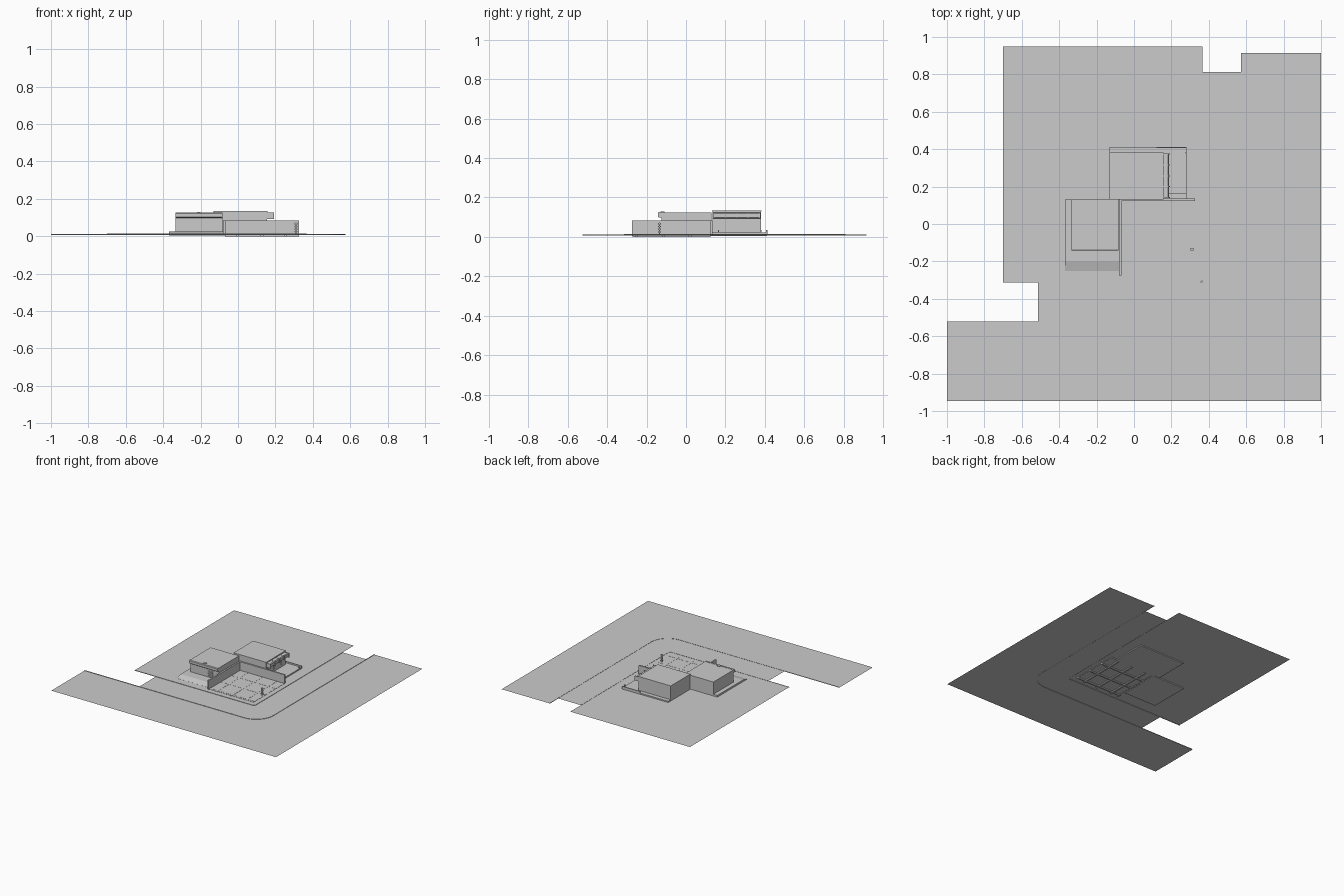
import bpy, bmesh, math


def finish(name, bm):
    bmesh.ops.recalc_face_normals(bm, faces=bm.faces)
    me = bpy.data.meshes.new(name)
    bm.to_mesh(me)
    bm.free()
    ob = bpy.data.objects.new(name, me)
    bpy.context.collection.objects.link(ob)
    return ob


def prism(name, pts, z0, z1=None):
    """Flat outline at z0, raised to z1 when given."""
    bm = bmesh.new()
    face = bm.faces.new([bm.verts.new((x, y, z0)) for x, y in pts])
    if z1 is not None:
        ext = bmesh.ops.extrude_face_region(bm, geom=[face])
        top = [v for v in ext["geom"] if isinstance(v, bmesh.types.BMVert)]
        bmesh.ops.translate(bm, verts=top, vec=(0, 0, z1 - z0))
        # keep the closed underside
        if not face.is_valid:
            bm.faces.new([v for v in bm.verts if abs(v.co.z - z0) < 1e-6])
    return finish(name, bm)


def box(name, x0, x1, y0, y1, z0, z1):
    return prism(name, [(x0, y0), (x1, y0), (x1, y1), (x0, y1)], z0, z1)


def corner(cx, cy, r, n=10):
    """Quarter arc at a front right corner."""
    return [(cx + r * math.cos(a), cy + r * math.sin(a))
            for a in (math.radians(-90 + 90 * i / n) for i in range(n + 1))]


def side_profile(name, pts, a, b, axis):
    """Outline of (depth, z) points swept along x or y from a to b."""
    bm = bmesh.new()
    ring = lambda t: [bm.verts.new((t, d, z) if axis == "x" else (d, t, z)) for d, z in pts]
    r0, r1 = ring(a), ring(b)
    n = len(pts)
    bm.faces.new(r0)
    bm.faces.new(r1)
    for i in range(n):
        bm.faces.new((r0[i], r0[(i + 1) % n], r1[(i + 1) % n], r1[i]))
    return finish(name, bm)


G = 0.012  # lot level

# Road, pavement and lot
prism("road", [(-1, -0.945), (1, -0.945), (1, 0.915), (0.573, 0.915)]
      + corner(0.423, -0.372, 0.15)[::-1] + [(-1, -0.522)], 0.009)
prism("pavement", [(-0.513, -0.522)] + corner(0.423, -0.372, 0.15)
      + [(0.573, 0.812), (0.365, 0.812), (0.365, -0.312), (-0.513, -0.312)], 0.0105)
prism("lot", [(-0.7, -0.312)] + corner(0.347, -0.294, 0.018, 5)
      + [(0.365, 0.95), (-0.7, 0.95)], G)

# Kerbs follow the street corner and the lot corner
outer = [(-1, -0.524)] + corner(0.423, -0.372, 0.152) + [(0.575, 0.915)]
inner = [(-1, -0.520)] + corner(0.423, -0.372, 0.148) + [(0.571, 0.915)]
prism("street_kerb", outer + inner[::-1], 0.008, 0.012)
outer = [(-0.7, -0.314)] + corner(0.347, -0.294, 0.020, 5) + [(0.367, 0.81)]
inner = [(-0.7, -0.310)] + corner(0.347, -0.294, 0.016, 5) + [(0.363, 0.81)]
prism("lot_kerb", outer + inner[::-1], 0.009, 0.0135)

# Paved car park with joint strips
box("parking_slab", -0.07, 0.327, -0.27, 0.125, 0.008, 0.0135)
for i, x in enumerate((-0.003, 0.128, 0.255)):
    box(f"joint_long_{i}", x - 0.007, x + 0.007, -0.272, 0.125, 0.0, 0.0145)
for i, y in enumerate((0.020, -0.115, -0.25)):
    box(f"joint_cross_{i}", -0.07, 0.327, y - 0.007, y + 0.007, 0.0, 0.0145)

# Garden walls around two sides of the car park
box("side_garden_wall", -0.080, -0.068, -0.275, 0.135, 0.005, 0.083)
box("back_garden_wall", -0.068, 0.327, 0.123, 0.135, 0.005, 0.083)

# Small roadside post with rings
box("post", 0.307, 0.313, -0.138, -0.132, G, 0.074)
for i in range(4):
    z = 0.022 + i * 0.014
    box(f"post_band_{i}", 0.302, 0.318, -0.142, -0.128, z, z + 0.006)

# Left building: plinth, front ramp, walls, roof rim
box("left_plinth", -0.37, -0.080, -0.2, 0.13, 0.004, 0.026)
side_profile("front_ramp", [(-0.25, 0.010), (-0.2, 0.010), (-0.2, 0.026), (-0.25, 0.0125)],
             -0.37, -0.080, "x")
box("left_walls", -0.335, -0.082, -0.125, 0.13, 0.02, 0.124)
side_profile("left_front_canopy",
             [(-0.125, 0.098), (-0.138, 0.098), (-0.143, 0.102), (-0.143, 0.121),
              (-0.138, 0.126), (-0.125, 0.126)], -0.335, -0.082, "x")
box("left_roof_vent", -0.22, -0.20, -0.13, -0.11, 0.12, 0.129)

# Louvred front door
box("door_frame", -0.178, -0.130, -0.128, -0.124, 0.027, 0.080)
for i in range(9):
    z = 0.030 + i * 0.0055
    box(f"door_slat_{i}", -0.175, -0.133, -0.131, -0.127, z, z + 0.003)

# Back building: plinth, walls, terrace
box("back_plinth", -0.13, 0.28, 0.135, 0.412, 0.004, 0.022)
box("back_walls", -0.13, 0.155, 0.135, 0.38, 0.015, 0.133)
box("back_roof_edge", -0.132, 0.158, 0.132, 0.383, 0.128, 0.135)
side_profile("back_canopy",
             [(0.155, 0.094), (0.183, 0.094), (0.188, 0.099), (0.188, 0.120),
              (0.183, 0.125), (0.155, 0.125)], 0.138, 0.377, "y")
for i in range(5):
    y = 0.139 + i * 0.058
    box(f"canopy_rib_{i}", 0.153, 0.193, y, y + 0.005, 0.091, 0.127)

# Low terrace edges and side windows
box("terrace_edge_front", 0.18, 0.28, 0.162, 0.167, 0.015, 0.036)
box("terrace_edge_back", 0.12, 0.28, 0.407, 0.413, 0.010, 0.034)
box("terrace_post", 0.275, 0.281, 0.378, 0.384, 0.015, 0.036)
for i, (a, b) in enumerate(((0.165, 0.21), (0.23, 0.31), (0.325, 0.37))):
    box(f"shop_window_{i}", 0.154, 0.158, a, b, 0.040, 0.085)
